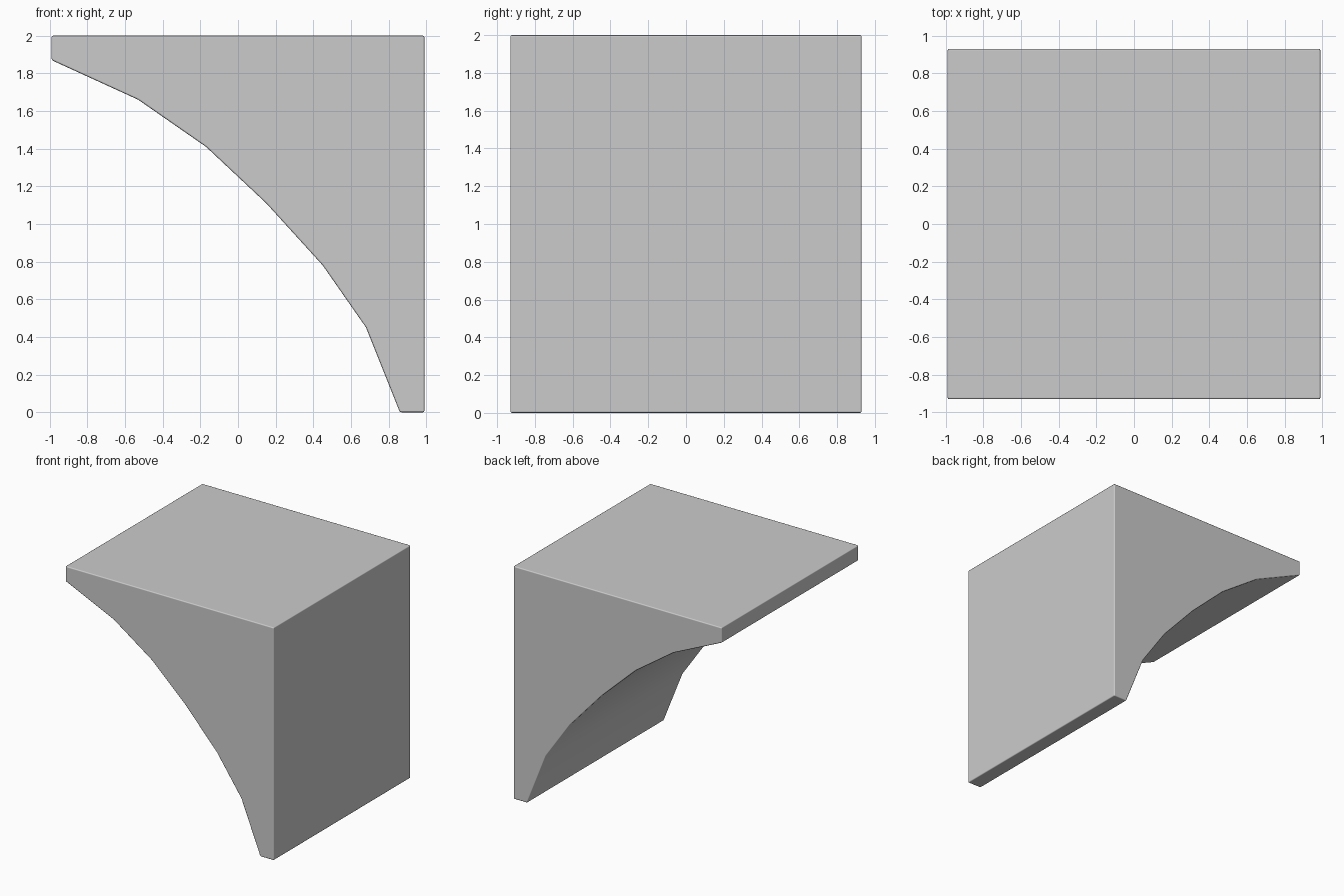
import bpy, bmesh

if "Cube" in bpy.data.objects:
    bpy.data.objects.remove(bpy.data.objects["Cube"])

# Side profile (x, z): square corner block with a concave faceted underside
PROFILE = [(-0.99, 2.0), (-0.99, 1.87), (-0.53, 1.66), (-0.17, 1.41), (0.15, 1.11),
           (0.45, 0.78), (0.68, 0.45), (0.86, 0.0), (0.99, 0.0), (0.99, 2.0)]
HALF_DEPTH = 0.93

# Extrude the profile along y
bm = bmesh.new()
face = bm.faces.new([bm.verts.new((x, -HALF_DEPTH, z)) for x, z in PROFILE])
result = bmesh.ops.extrude_face_region(bm, geom=[face])
back = [v for v in result["geom"] if isinstance(v, bmesh.types.BMVert)]
bmesh.ops.translate(bm, verts=back, vec=(0, 2 * HALF_DEPTH, 0))
bmesh.ops.recalc_face_normals(bm, faces=bm.faces)
for f in bm.faces:
    f.smooth = True
mesh = bpy.data.meshes.new("curved_support_block")
bm.to_mesh(mesh)
bm.free()

block = bpy.data.objects.new("curved_support_block", mesh)
bpy.context.collection.objects.link(block)

# Fine softened edges; the shallow curve facets stay unbevelled and smooth
bevel = block.modifiers.new("soft_edges", 'BEVEL')
bevel.width = 0.009
bevel.segments = 2
bevel.limit_method = 'ANGLE'
bevel.angle_limit = 0.5
bevel.harden_normals = True
